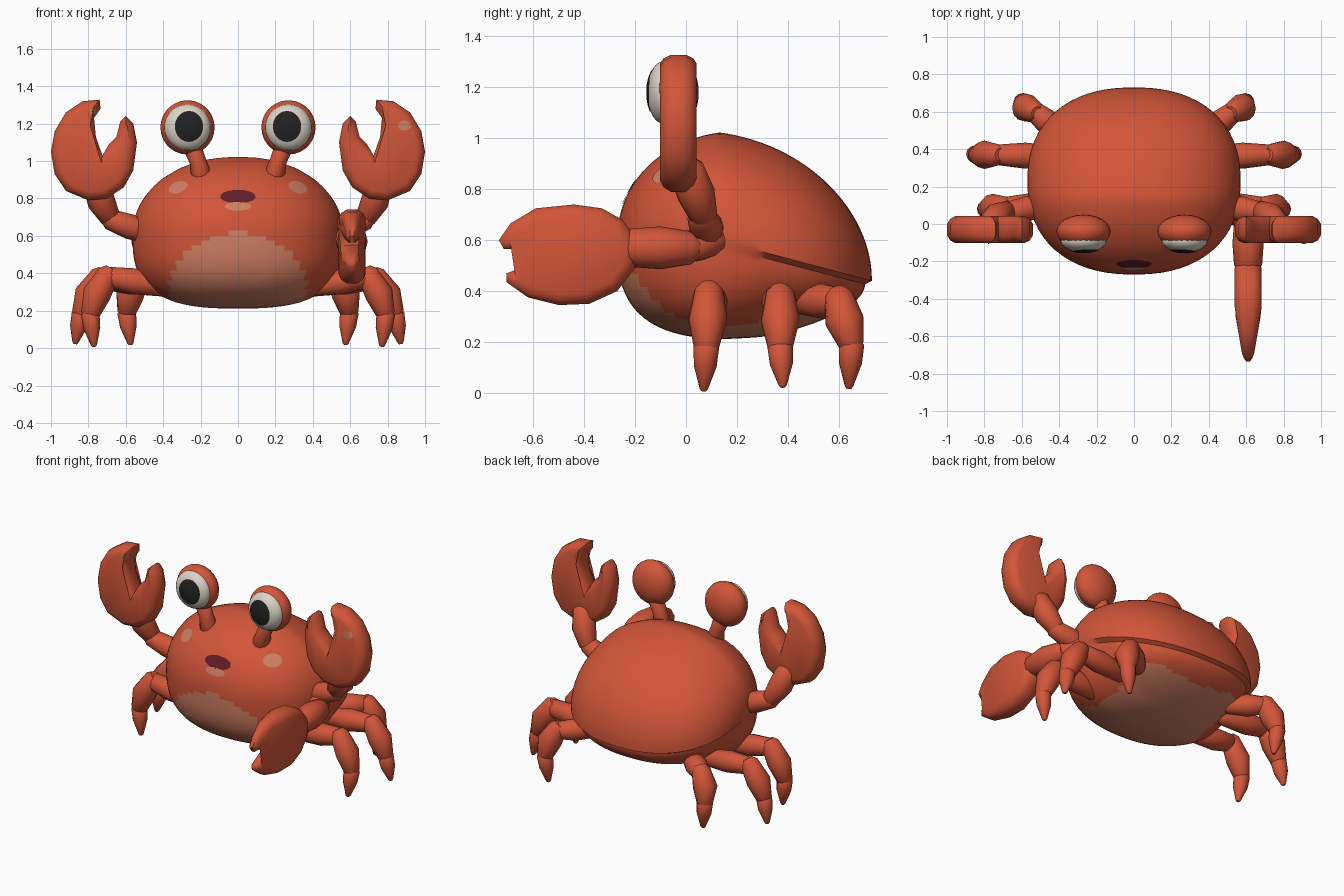
import bpy, bmesh, math
from mathutils import Vector
from mathutils.bvhtree import BVHTree

if "Cube" in bpy.data.objects:
    bpy.data.objects.remove(bpy.data.objects["Cube"])


def material(name, rgb):
    m = bpy.data.materials.new(name)
    m.diffuse_color = (*rgb, 1)
    m.use_nodes = True
    m.node_tree.nodes["Principled BSDF"].inputs["Base Color"].default_value = m.diffuse_color
    return m


RED = material("shell red", (0.64, 0.092, 0.04))
TAN = material("belly tan", (0.62, 0.21, 0.125))
MAROON = material("mouth maroon", (0.12, 0.012, 0.02))
WHITE = material("eye white", (0.72, 0.66, 0.57))
BLACK = material("pupil black", (0.016, 0.016, 0.016))


def finish(bm, name, mats, angle=50, recalc=True):
    if recalc:
        bmesh.ops.recalc_face_normals(bm, faces=bm.faces)
    me = bpy.data.meshes.new(name)
    bm.to_mesh(me)
    bm.free()
    for m in mats:
        me.materials.append(m)
    for p in me.polygons:
        p.use_smooth = True
    me.set_sharp_from_angle(angle=math.radians(angle))
    ob = bpy.data.objects.new(name, me)
    bpy.context.scene.collection.objects.link(ob)
    return ob


def bridge(bm, a, b):
    n = len(a)
    for i in range(n):
        bm.faces.new((a[i], a[(i + 1) % n], b[(i + 1) % n], b[i]))


def ellipsoid(name, mat, c, r, segs=24, rings=14):
    bm = bmesh.new()
    bmesh.ops.create_uvsphere(bm, u_segments=segs, v_segments=rings, radius=1)
    for v in bm.verts:
        v.co = Vector([c[i] + r[i] * v.co[i] for i in range(3)])
    return finish(bm, name, [mat])


def tube(name, mat, pts, radii, sides=12):
    """Lofted limb with rounded ends."""
    pts = [Vector(p) for p in pts]
    d0, d1 = (pts[0] - pts[1]).normalized(), (pts[-1] - pts[-2]).normalized()
    r0, r1 = radii[0], radii[-1]
    pts = [pts[0] + d0 * r0 * 0.5] + pts + [pts[-1] + d1 * r1 * 0.5]
    radii = [r0 * 0.6] + list(radii) + [r1 * 0.6]
    bm = bmesh.new()
    loops = []
    ref = Vector((0.05, 1, 0.1)) if abs(d0.y) < 0.8 else Vector((0, 0, 1))
    for i, p in enumerate(pts):
        t = (pts[min(i + 1, len(pts) - 1)] - pts[max(i - 1, 0)]).normalized()
        u = t.cross(ref).normalized()
        w = t.cross(u)
        loops.append([bm.verts.new(p + (u * math.cos(a) + w * math.sin(a)) * radii[i])
                      for a in (2 * math.pi * k / sides for k in range(sides))])
    for a, b in zip(loops, loops[1:]):
        bridge(bm, a, b)
    bm.faces.new(loops[0])
    bm.faces.new(loops[-1])
    return finish(bm, name, [mat])


def plate(name, mat, outline, place):
    """Thick rounded slab from a 2D outline; place(a, b, depth) gives the 3D point."""
    P = [Vector(p) for p in outline]
    n = len(P)
    area = sum(P[i].x * P[(i + 1) % n].y - P[(i + 1) % n].x * P[i].y for i in range(n))
    s = 1 if area > 0 else -1
    inward = []
    for i in range(n):
        e = (P[i] - P[i - 1]).normalized() + (P[(i + 1) % n] - P[i]).normalized()
        inward.append(Vector((-e.y, e.x)).normalized() * s)
    bm = bmesh.new()
    loops = []
    for inset, depth in ((.045, -.072), (.018, -.058), (0, -.03), (0, .03), (.018, .058), (.045, .072)):
        loops.append([bm.verts.new(place(*(p + q * inset), depth)) for p, q in zip(P, inward)])
    for a, b in zip(loops, loops[1:]):
        bridge(bm, a, b)
    bm.faces.new(loops[0])
    bm.faces.new(loops[-1])
    bmesh.ops.triangulate(bm, faces=[f for f in bm.faces if len(f.verts) > 4])
    return finish(bm, name, [mat])


def decal(name, mat, target, x, z, rx, rz, tilt=0, lift=0.004):
    """Painted patch laid on the front of a target object."""
    me = target.data
    tree = BVHTree.FromPolygons([v.co for v in me.vertices], [list(p.vertices) for p in me.polygons])
    bm = bmesh.new()

    def drop(k, a):
        u, w = rx * k * math.cos(a), rz * k * math.sin(a)
        px = x + u * math.cos(tilt) - w * math.sin(tilt)
        pz = z + u * math.sin(tilt) + w * math.cos(tilt)
        hit = tree.ray_cast(Vector((px, -2, pz)), Vector((0, 1, 0)))[0]
        return bm.verts.new((px, (hit.y if hit else 0) - lift, pz))
    loops = [[drop(k, 2 * math.pi * i / 20) for i in range(20)] for k in (.3, .65, 1)]
    for a, b in zip(loops, loops[1:]):
        bridge(bm, b, a)
    bm.faces.new(loops[0])
    bmesh.ops.recalc_face_normals(bm, faces=bm.faces)
    if sum(f.normal.y for f in bm.faces) > 0:
        bmesh.ops.reverse_faces(bm, faces=bm.faces)
    return finish(bm, name, [mat], recalc=False)


# Body: squarish egg whose rim drops toward the back, with a slight shell lip
bm = bmesh.new()
bmesh.ops.create_uvsphere(bm, u_segments=72, v_segments=48, radius=1)
for v in bm.verts:
    x, y, z = v.co
    rho = math.hypot(x, y)
    c, s = (x / rho, y / rho) if rho > 1e-6 else (1, 0)
    k = (abs(c) ** 2.3 + abs(s) ** 2.3) ** (-1 / 2.3)
    back = max(0, min(1, (s * rho + 0.2) / 1.2))
    low = z < -1e-4
    p = 2.9 - 0.8 * min(1, back * 2.5) if low else 2.1
    q = (rho ** p + abs(z) ** p) ** (-1 / p)
    ux, uy, uz = c * k * rho * q, s * k * rho * q, z * q
    back = max(0, min(1, (uy + 0.2) / 1.2))
    drop = -0.16 * back
    lip = 1 - 0.05 * min(1, back * 3) if low else 1
    h = 0.39 + 1.2 * drop if low else 0.43
    v.co = (0.57 * ux * lip, 0.23 + 0.5 * uy * lip, 0.6 + drop + h * uz)
for f in bm.faces:
    m = f.calc_center_median()
    belly = (m.x / 0.36) ** 2 + (max(0, m.z - 0.34) / 0.28) ** 2 < 1
    f.material_index = int(belly and m.y < 0.6 and (m.y < 0.1 or m.z < 0.36))
body = finish(bm, "body", [RED, TAN], 40)

# Mouth and cheek spots
decal("mouth", MAROON, body, 0, 0.81, 0.095, 0.036)
decal("lower_lip", TAN, body, 0, 0.758, 0.07, 0.024)
for s, side in ((-1, "left"), (1, "right")):
    decal("cheek_spot_" + side, TAN, body, s * 0.32, 0.86, 0.052, 0.03, -s * 0.35)

CLAW = [(.70, .80), (.80, .79), (.92, .84), (.98, .93), (1.0, 1.05), (.98, 1.16), (.92, 1.26),
        (.83, 1.32), (.74, 1.328), (.735, 1.28), (.77, 1.23), (.76, 1.13), (.725, 1.03), (.69, 1.09),
        (.65, 1.13), (.63, 1.21), (.60, 1.24), (.56, 1.2), (.54, 1.1), (.56, .95), (.61, .86)]
LEGS = [((.40, .10, .33), (.69, .09, .38), (.79, .08, .18), (.77, .07, .015)),
        ((.40, .36, .34), (.73, .37, .37), (.84, .37, .18), (.87, .38, .03)),
        ((.36, .46, .36), (.53, .60, .36), (.595, .65, .19), (.575, .64, .025))]

for s, side in ((-1, "left"), (1, "right")):
    def mir(p):
        return (s * p[0], p[1], p[2])

    # Eyes on short stalks
    tube("eye_stalk_" + side, RED, [mir((.19, -.03, .90)), mir((.215, -.03, 1.0)), mir((.25, -.03, 1.09))],
         [.06, .045, .05])
    ellipsoid("eye_socket_" + side, RED, mir((.27, -.04, 1.18)), (.145, .09, .145))
    eye = ellipsoid("eyeball_" + side, WHITE, mir((.27, -.088, 1.18)), (.123, .065, .123))
    decal("pupil_" + side, BLACK, eye, s * 0.262, 1.185, .076, .083)

    # Raised arm and claw
    tube("arm_lower_" + side, RED, [mir((.48, .09, .61)), mir((.58, .08, .65)), mir((.69, .06, .69))],
         [.055, .068, .055])
    tube("arm_upper_" + side, RED, [mir((.68, .07, .69)), mir((.73, .04, .78)), mir((.76, 0, .88))],
         [.055, .075, .07])
    claw = plate("raised_claw_" + side, RED, CLAW, lambda a, b, d: Vector((s * a, -.03 + d, b)))
    sx, sz, sr = ((-.775, 1.265, .02) if s < 0 else (.89, 1.19, .034))
    decal("claw_spot_" + side, TAN, claw, sx, sz, sr, sr * .8)

    # Three jointed legs
    for i, (hip, knee, ankle, toe) in enumerate(LEGS, 1):
        tag = f"{i}_{side}"
        hip, knee, ankle, toe = (Vector(mir(p)) for p in (hip, knee, ankle, toe))
        tube("leg_upper_" + tag, RED, [hip, hip.lerp(knee, .55), knee], [.055, .07, .055])
        bulge = knee.lerp(ankle, .45) + Vector((s * .02, 0, 0))
        tube("leg_lower_" + tag, RED, [knee + Vector((0, 0, .02)), bulge, ankle], [.058, .076, .05])
        tube("foot_" + tag, RED, [ankle, ankle.lerp(toe, .45), toe], [.05, .045, .016])

# Extra forward claw on the right side
tube("forward_arm", RED, [(.52, .12, .60), (.58, .03, .58)], [.06, .065])
tube("forward_arm_joint", RED, [(.60, .02, .57), (.61, -.1, .57), (.61, -.22, .57)], [.065, .084, .075])
FORWARD = [(-.19, .60), (-.25, .68), (-.33, .725), (-.44, .74), (-.59, .725), (-.69, .665), (-.735, .6),
           (-.715, .565), (-.6, .565), (-.45, .61), (-.46, .55), (-.58, .515), (-.705, .47), (-.705, .435),
           (-.62, .375), (-.5, .345), (-.38, .35), (-.27, .40), (-.2, .49)]
plate("forward_claw", RED, FORWARD,
      lambda a, b, d: Vector((.61 + d * min(1, .35 + (a + .735) * 2.4), a, b)))
